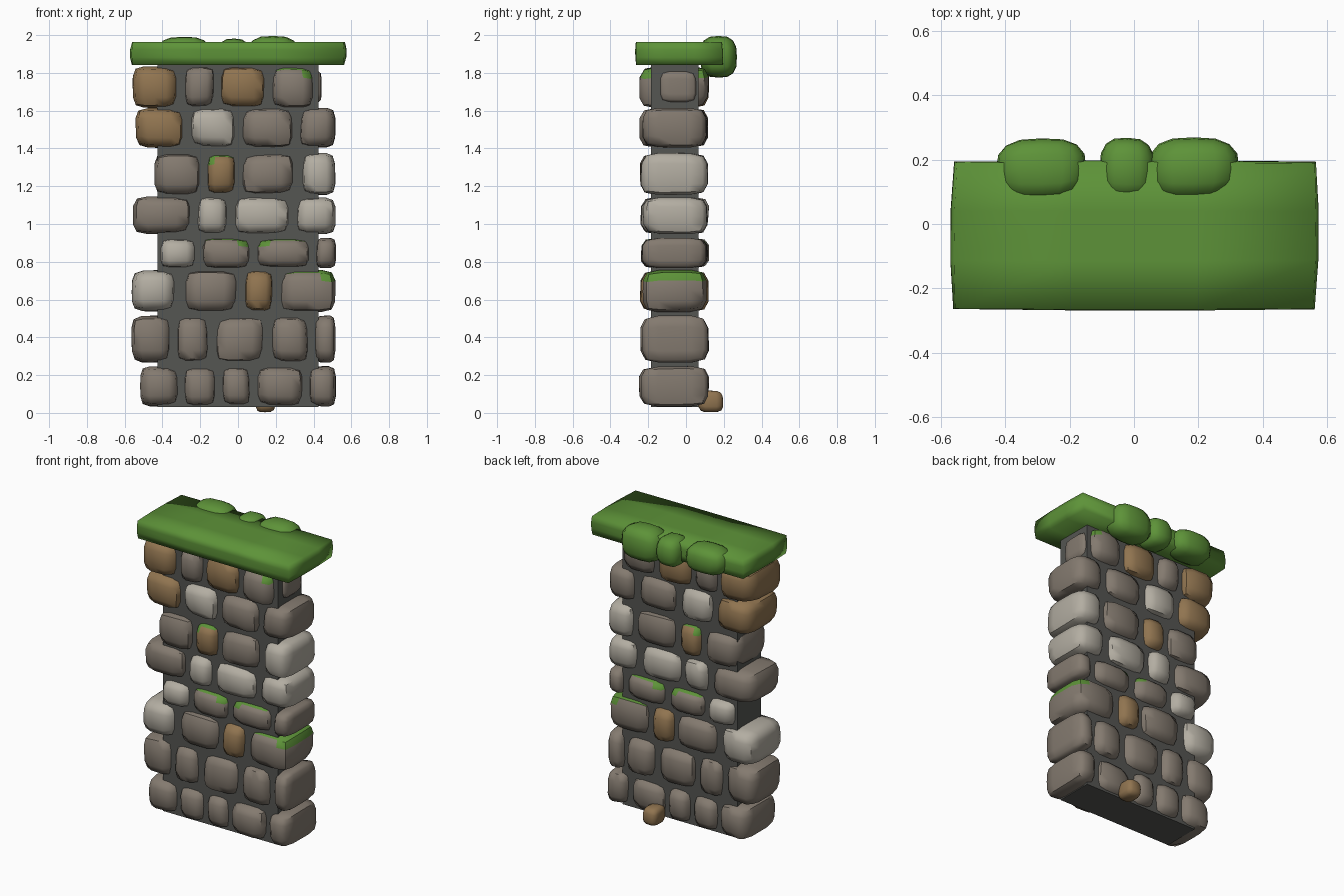
import bpy
import bmesh
import random
from mathutils import Vector

random.seed(7)
if "Cube" in bpy.data.objects:
    bpy.data.objects.remove(bpy.data.objects["Cube"], do_unlink=True)


def material(name, rgb):
    mat = bpy.data.materials.new(name)
    mat.use_nodes = True
    mat.diffuse_color = (*rgb, 1)
    mat.node_tree.nodes["Principled BSDF"].inputs["Base Color"].default_value = (*rgb, 1)
    return mat


MORTAR = material("dark mortar", (.09, .092, .085))
MOSS = material("moss green", (.11, .29, .04))
STONES = {
    "g": material("grey brown stone", (.23, .195, .16)),
    "p": material("pale stone", (.45, .42, .36)),
    "t": material("tan stone", (.28, .175, .08)),
}


def chunk(name, low, high, mats, power=5, jitter=.1, cuts=3, mossy=False, angle=50):
    """Rounded, slightly skewed block that fills the box from low to high."""
    low, high = Vector(low), Vector(high)
    mid, half = (low + high) / 2, (high - low) / 2
    bm = bmesh.new()
    bmesh.ops.create_cube(bm, size=2)
    bmesh.ops.subdivide_edges(bm, edges=bm.edges[:], cuts=cuts, use_grid_fill=True)
    # Moss covers the upper faces, reaching lower towards one end
    lean = random.choice((-.3, .3))
    for face in bm.faces:
        c = face.calc_center_median()
        if mossy and (c.z + lean * c.x > .85 or c.z > .95):
            face.material_index = 1
    # Each corner is pulled in by its own amount
    pull = {(i, j, k): Vector([random.uniform(0, jitter) for _ in range(3)])
            for i in (-1, 1) for j in (-1, 1) for k in (-1, 1)}
    for v in bm.verts:
        p = v.co.copy()
        shift = Vector()
        for corner, amount in pull.items():
            weight = 1
            for a in range(3):
                weight *= (1 + corner[a] * p[a]) / 2
            shift += weight * Vector([amount[a] * corner[a] for a in range(3)])
        norm = sum(abs(a) ** power for a in p) ** (1 / power)
        p = p / norm - shift
        v.co = mid + Vector([p[a] * half[a] for a in range(3)])
    mesh = bpy.data.meshes.new(name)
    bm.to_mesh(mesh)
    bm.free()
    for mat in mats:
        mesh.materials.append(mat)
    obj = bpy.data.objects.new(name, mesh)
    bpy.context.collection.objects.link(obj)
    bpy.ops.object.select_all(action="DESELECT")
    obj.select_set(True)
    bpy.context.view_layer.objects.active = obj
    bpy.ops.object.shade_smooth_by_angle(angle=angle * .01745)
    return obj


# Mortar core
bpy.ops.mesh.primitive_cube_add(size=1, location=(0, -.06, .945))
core = bpy.context.object
core.name = "mortar_core"
core.scale = (.85, .25, 1.83)
core.data.materials.append(MORTAR)

# Courses: bottom, top, stone joints (hundredths), stone kinds (capital = mossy)
COURSES = [
    (3, 25, (-53, -30, -10, 8, 36, 53), "ggggg"),
    (26, 52, (-58, -34, -14, 16, 39, 53), "ggggg"),
    (53, 76, (-58, -31, 2, 20, 53), "pgtG"),
    (76, 93, (-43, -21, 8, 40, 53), "pGGg"),
    (94, 115, (-57, -23, -4, 29, 53), "gppp"),
    (115, 138, (-46, -18, 0, 32, 53), "gTgp"),
    (140, 162, (-56, -27, 0, 31, 53), "tpgg"),
    (161, 184, (-57, -30, -11, 16, 42), "tgtG"),
]
for row, (bottom, top, joints, kinds) in enumerate(COURSES):
    for i, kind in enumerate(kinds):
        front = -.255 + random.uniform(0, .02)
        back = .13 - random.uniform(0, .02)
        chunk(f"course_{row + 1}_stone_{i + 1}",
              (joints[i] / 100 + .01, front, bottom / 100),
              (joints[i + 1] / 100 - .01, back, top / 100),
              (STONES[kind.lower()], MOSS), mossy=kind.isupper())

# Loose stones: one on the end wall, one at the foot of the back
chunk("end_wall_stone", (.38, -.14, 1.64), (.445, .06, 1.81), (STONES["g"],))
chunk("foot_stone", (.09, .06, 0), (.20, .20, .12), (STONES["t"],), power=4)

# Moss cap slab with three clumps hanging over the back edge
chunk("moss_cap", (-.58, -.27, 1.84), (.58, .20, 1.965), (MOSS,),
      power=40, jitter=.03, cuts=2, angle=180)
CLUMPS = [(-.435, -.14, 1.81, 1.995), (-.11, .07, 1.79, 1.985), (.04, .335, 1.77, 2)]
for i, (left, right, bottom, top) in enumerate(CLUMPS):
    chunk(f"moss_clump_{i + 1}", (left, .07, bottom), (right, .272, top),
          (MOSS,), power=3, jitter=.08, angle=60)
